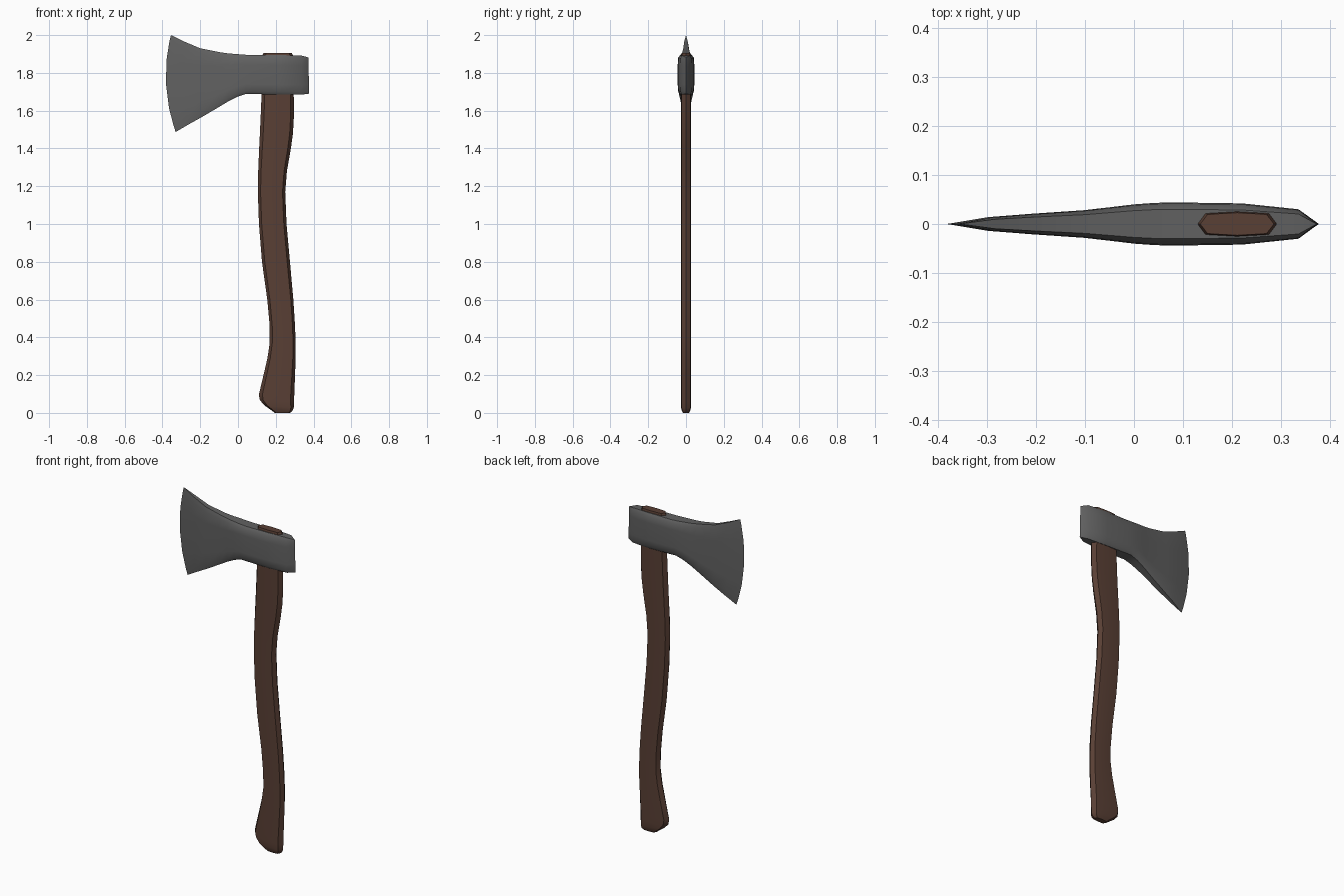
import bpy, bmesh


def loft(name, rings, color, cap, angle):
    """Skin a list of closed rings with quads, weld coincident points."""
    bm = bmesh.new()
    loops = [[bm.verts.new(p) for p in ring] for ring in rings]
    n = len(loops[0])
    for a, b in zip(loops, loops[1:]):
        for i in range(n):
            j = (i + 1) % n
            bm.faces.new((a[i], a[j], b[j], b[i]))
    if cap:
        bm.faces.new(loops[0])
        bm.faces.new(loops[-1])
    bmesh.ops.remove_doubles(bm, verts=bm.verts, dist=0.0005)
    bmesh.ops.recalc_face_normals(bm, faces=bm.faces)
    mesh = bpy.data.meshes.new(name)
    bm.to_mesh(mesh)
    bm.free()
    obj = bpy.data.objects.new(name, mesh)
    bpy.context.collection.objects.link(obj)
    mat = bpy.data.materials.new(name + "_material")
    mat.diffuse_color = (*color, 1)
    mesh.materials.append(mat)
    bpy.ops.object.select_all(action='DESELECT')
    obj.select_set(True)
    bpy.context.view_layer.objects.active = obj
    bpy.ops.object.shade_smooth_by_angle(angle=angle)
    return obj


# Wooden handle: (left x, left z, right x, right z, half thickness)
handle_rows = [
    (0.195, 0.006, 0.275, 0.004, 0.016), (0.172, 0.017, 0.288, 0.01, 0.023),
    (0.14, 0.04, 0.295, 0.025, 0.027), (0.116, 0.067, 0.297, 0.06, 0.027),
    (0.11, 0.095, 0.298, 0.1, 0.027), (0.135, 0.2, 0.302, 0.2, 0.027),
    (0.156, 0.29, 0.305, 0.29, 0.027), (0.168, 0.37, 0.305, 0.37, 0.027),
    (0.168, 0.46, 0.302, 0.46, 0.027), (0.155, 0.6, 0.293, 0.6, 0.027),
    (0.127, 0.8, 0.275, 0.8, 0.027), (0.111, 1.0, 0.257, 1.0, 0.027),
    (0.105, 1.17, 0.25, 1.17, 0.027), (0.107, 1.28, 0.259, 1.28, 0.027),
    (0.112, 1.4, 0.28, 1.4, 0.027), (0.116, 1.48, 0.291, 1.48, 0.027),
    (0.12, 1.57, 0.296, 1.57, 0.027), (0.125, 1.69, 0.295, 1.69, 0.027),
    (0.128, 1.89, 0.292, 1.89, 0.026), (0.135, 1.906, 0.285, 1.906, 0.023),
]
section = [(-1, 0), (-0.8, 0.85), (0, 1), (0.8, 0.85),
           (1, 0), (0.8, -0.85), (0, -1), (-0.8, -0.85)]
rings = []
for xl, zl, xr, zr, h in handle_rows:
    rings.append([(xl + (xr - xl) * (u + 1) / 2, v * h,
                   zl + (zr - zl) * (u + 1) / 2) for u, v in section])
# lowest row sits exactly on the ground
rings[0] = [(x, y, 0.0) for x, y, z in rings[0]]
loft("handle", rings, (0.10, 0.05, 0.035), True, 0.7)

# Steel head: (bottom x, bottom z, top x, top z, half thickness, edge bulge)
head_stations = [
    (0.377, 1.69, 0.372, 1.882, 0, 0), (0.335, 1.685, 0.335, 1.892, 0.03, 0),
    (0.22, 1.685, 0.22, 1.894, 0.042, 0), (0.08, 1.688, 0.08, 1.894, 0.044, 0),
    (0.045, 1.689, 0.04, 1.896, 0.043, 0), (0.0, 1.675, 0.0, 1.899, 0.04, 0),
    (-0.05, 1.65, -0.05, 1.903, 0.034, 0), (-0.1, 1.62, -0.1, 1.91, 0.028, 0.003),
    (-0.19, 1.567, -0.2, 1.93, 0.021, 0.012), (-0.26, 1.528, -0.285, 1.966, 0.014, 0.024),
    (-0.33, 1.487, -0.355, 2.0, 0, 0.039),
]
rows = [(0, 0.68), (0.07, 0.95), (0.25, 1), (0.5, 1), (0.75, 1), (0.93, 0.95), (1, 0.68)]
rings = []
for xb, zb, xt, zt, h, bulge in head_stations:
    side = [(xb + (xt - xb) * t - bulge * 4 * t * (1 - t), w * h, zb + (zt - zb) * t)
            for t, w in rows]
    rings.append(side + [(x, -y, z) for x, y, z in reversed(side)])
loft("axe_head", rings, (0.12, 0.12, 0.12), False, 0.8)
